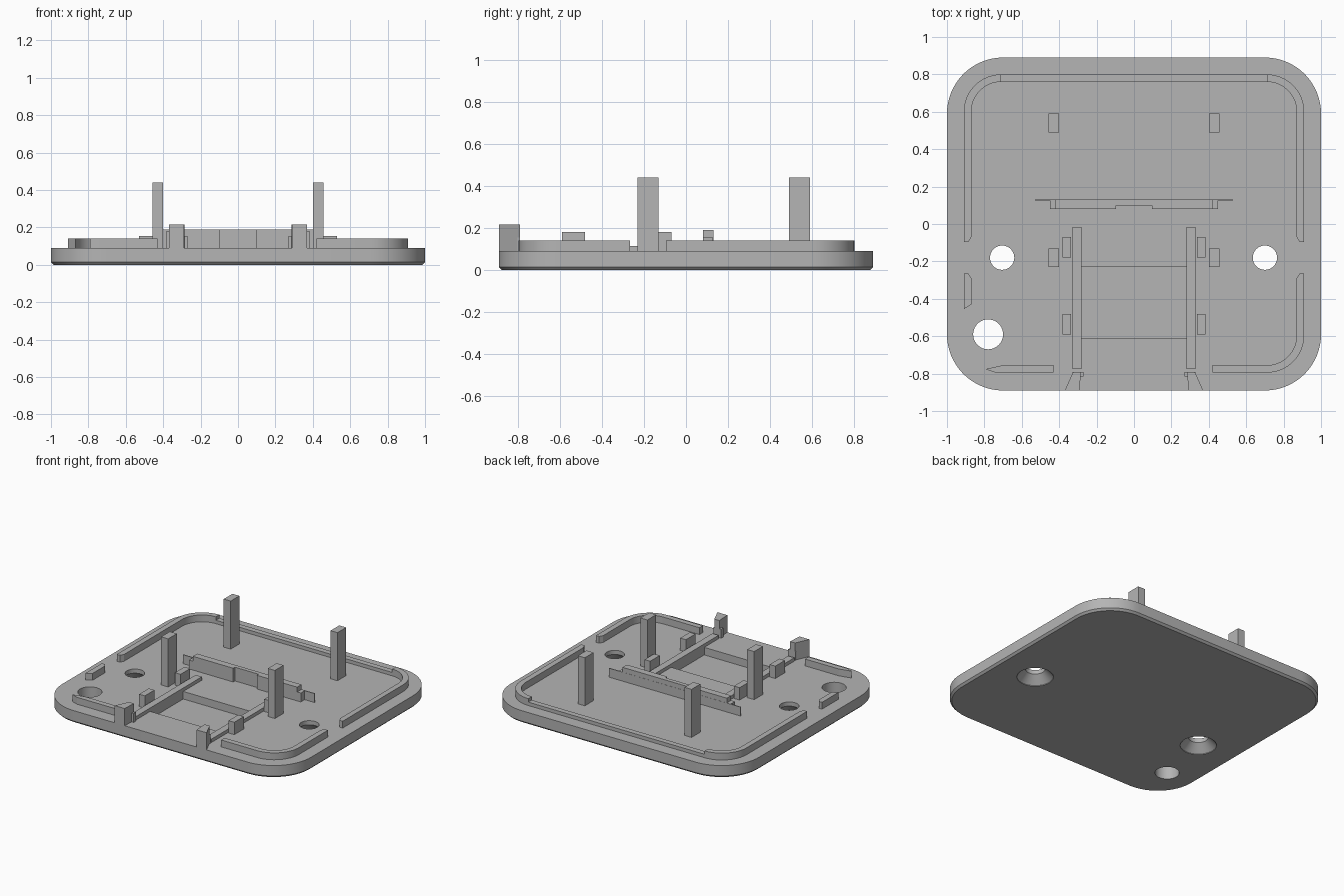
import bpy
import bmesh
from math import sin, cos, radians

if "Cube" in bpy.data.objects:
    bpy.data.objects.remove(bpy.data.objects["Cube"])

grey = bpy.data.materials.new("plain_grey")
grey.use_nodes = True
COLOUR = (0.46, 0.46, 0.46, 1)
grey.diffuse_color = COLOUR
grey.node_tree.nodes["Principled BSDF"].inputs["Base Color"].default_value = COLOUR

FLOOR = 0.09      # top of the plate
LIP = 0.14        # top of the locating lip


def loft(name, rings):
    """Skin a stack of equal-length rings of 3D points and cap both ends."""
    bm = bmesh.new()
    loops = [[bm.verts.new(p) for p in ring] for ring in rings]
    n = len(loops[0])
    for low, high in zip(loops, loops[1:]):
        for i in range(n):
            j = (i + 1) % n
            bm.faces.new((low[i], low[j], high[j], high[i]))
    bm.faces.new(loops[0][::-1])
    bm.faces.new(loops[-1])
    bmesh.ops.recalc_face_normals(bm, faces=bm.faces)
    mesh = bpy.data.meshes.new(name)
    bm.to_mesh(mesh)
    bm.free()
    mesh.materials.append(grey)
    obj = bpy.data.objects.new(name, mesh)
    bpy.context.collection.objects.link(obj)
    return obj


def prism(name, outline, z0, z1):
    return loft(name, [[(x, y, z) for x, y in outline] for z in (z0, z1)])


def box(name, x0, x1, y0, y1, z0, z1):
    return prism(name, [(x0, y0), (x1, y0), (x1, y1), (x0, y1)], z0, z1)


def arc(cx, cy, r, a0, a1, steps=16):
    angles = [radians(a0 + (a1 - a0) * i / steps) for i in range(steps + 1)]
    return [(cx + r * cos(a), cy + r * sin(a)) for a in angles]


def rounded(hx, hy, r):
    pts = []
    for sx, sy, a in ((1, 1, 0), (-1, 1, 90), (-1, -1, 180), (1, -1, 270)):
        pts += arc(sx * (hx - r), sy * (hy - r), r, a, a + 90)
    return pts


def lathe(name, x, y, profile):
    return loft(name, [[(px, py, z) for px, py in arc(x, y, r, 0, 360, 40)[:-1]]
                       for r, z in profile])


def smooth(obj):
    bpy.ops.object.select_all(action='DESELECT')
    obj.select_set(True)
    bpy.context.view_layer.objects.active = obj
    bpy.ops.object.shade_smooth_by_angle(angle=radians(30))


# Base plate with a small bottom chamfer
plate = loft("base_plate", [
    [(x, y, z) for x, y in rounded(1 - inset, 0.89 - inset, 0.3 - inset)]
    for inset, z in ((0.014, 0), (0, 0.014), (0, FLOOR))])

# Screw holes, cable hole and the shallow pocket
cutters = [
    lathe("cable_hole_cutter", -0.78, -0.59, ((0.08, -0.1), (0.08, 0.2))),
    box("pocket_cutter", -0.28, 0.28, -0.61, -0.23, 0.035, 0.2)]
for x in (-0.705, 0.7):
    cutters.append(lathe("screw_hole_cutter", x, -0.18, (
        (0.12, -0.05), (0.12, 0.004), (0.065, 0.06), (0.065, 0.2))))
bpy.context.view_layer.objects.active = plate
for cutter in cutters:
    mod = plate.modifiers.new("cut", 'BOOLEAN')
    mod.operation = 'DIFFERENCE'
    mod.solver = 'EXACT'
    mod.object = cutter
    bpy.ops.object.modifier_apply(modifier=mod.name)
    bpy.data.objects.remove(cutter)
smooth(plate)

# Locating lip: lower bar across the back, rounded corners and front pieces
box("back_lip", -0.71, 0.71, 0.76, 0.80, FLOOR, 0.115)
for side, s in (("left", 1), ("right", -1)):
    outer = [(0.91, -0.095)] + arc(0.71, 0.6, 0.2, 0, 90)
    inner = arc(0.71, 0.6, 0.16, 90, 0) + [(0.87, -0.07), (0.885, -0.095)]
    smooth(prism(side + "_back_lip", [(s * x, y) for x, y in outer + inner],
                 FLOOR, LIP))
smooth(prism("left_front_lip",
             [(0.42, -0.795)] + arc(0.71, -0.595, 0.2, 270, 360)
             + [(0.91, -0.265), (0.885, -0.265), (0.87, -0.29)]
             + arc(0.71, -0.595, 0.16, 360, 270) + [(0.42, -0.755)],
             FLOOR, LIP))
prism("right_side_lip", [(-0.91, -0.265), (-0.91, -0.455), (-0.87, -0.43),
                         (-0.87, -0.29), (-0.885, -0.265)], FLOOR, LIP)
prism("right_front_lip", [(-0.79, -0.778), (-0.74, -0.795), (-0.43, -0.795),
                          (-0.43, -0.755), (-0.70, -0.755), (-0.79, -0.775)],
      FLOOR, LIP)

# Mirrored parts: posts, rails, guide blocks and front stops
for side, s in (("left", 1), ("right", -1)):
    def pair(name, x0, x1, y0, y1, top):
        a, b = sorted((s * x0, s * x1))
        box(side + "_" + name, a, b, y0, y1, FLOOR, top)

    pair("back_post", 0.402, 0.458, 0.49, 0.59, 0.44)
    pair("front_post", 0.402, 0.458, -0.23, -0.13, 0.44)
    pair("rail", 0.28, 0.33, -0.775, -0.015, 0.115)
    pair("back_guide_block", 0.337, 0.383, -0.18, -0.07, 0.18)
    pair("front_guide_block", 0.337, 0.383, -0.59, -0.48, 0.18)
    pair("stop_tab", 0.27, 0.33, -0.815, -0.79, 0.155)
    stop = [(0.29, -0.89), (0.37, -0.89), (0.325, -0.79), (0.285, -0.79)]
    prism(side + "_front_stop", [(s * x, y) for x, y in stop], FLOOR, 0.215)
    # Thick half of the cross wall, stepped at its outer end
    pair("wall_end_step", 0.42, 0.45, 0.08, 0.13, 0.155)
    pair("wall_half", 0.095, 0.42, 0.08, 0.13, 0.19)

# Thin web and recessed centre of the cross wall
box("wall_web", -0.53, 0.53, 0.125, 0.131, FLOOR, 0.155)
box("wall_centre", -0.095, 0.095, 0.10, 0.13, FLOOR, 0.19)
